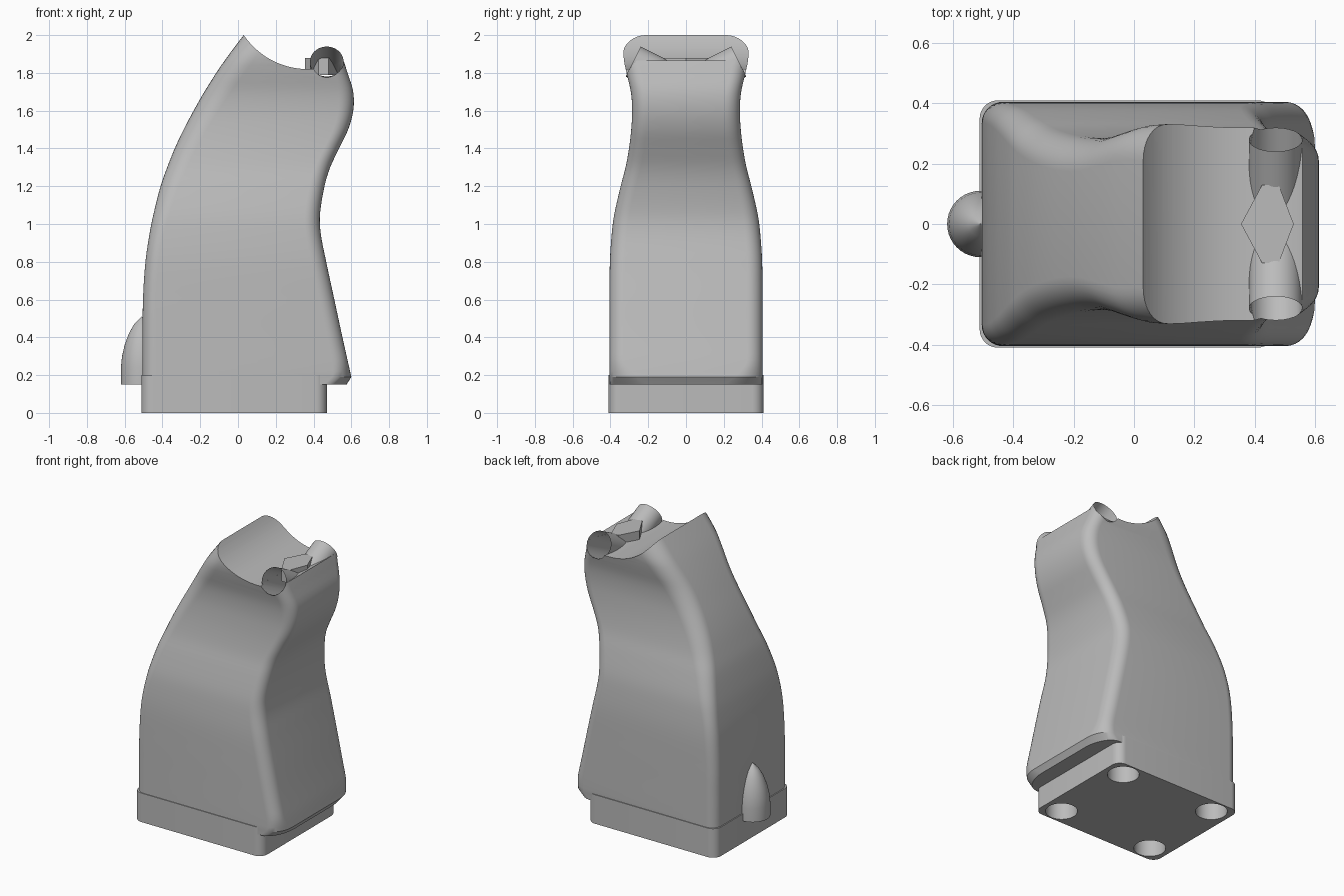
import bpy, bmesh, math
from mathutils import Matrix, Vector

if "Cube" in bpy.data.objects:
    bpy.data.objects.remove(bpy.data.objects["Cube"])

grey = bpy.data.materials.new("plain_grey")
grey.use_nodes = True
colour = (0.5, 0.5, 0.5, 1)
grey.diffuse_color = colour
grey.node_tree.nodes["Principled BSDF"].inputs["Base Color"].default_value = colour


def finish(name, bm):
    bmesh.ops.recalc_face_normals(bm, faces=bm.faces)
    mesh = bpy.data.meshes.new(name)
    bm.to_mesh(mesh)
    bm.free()
    mesh.materials.append(grey)
    obj = bpy.data.objects.new(name, mesh)
    bpy.context.collection.objects.link(obj)
    return obj


def loft(name, rings, caps=True):
    """Skin a list of equally long point rings."""
    bm = bmesh.new()
    loops = [[bm.verts.new(p) for p in ring] for ring in rings]
    n = len(loops[0])
    for low, high in zip(loops, loops[1:]):
        for i in range(n):
            j = (i + 1) % n
            bm.faces.new((low[i], low[j], high[j], high[i]))
    if caps:
        bm.faces.new(loops[0][::-1])
        bm.faces.new(loops[-1])
    return finish(name, bm)


def rounded_ring(z, back, front, half, back_r, front_r, steps=8):
    """Rounded rectangle with elliptical corners, counter-clockwise."""
    points = []
    for k, (sx, sy) in enumerate(((1, 1), (-1, 1), (-1, -1), (1, -1))):
        rx, ry = front_r if sx > 0 else back_r
        cx = front - rx if sx > 0 else back + rx
        cy = sy * (half - ry)
        for i in range(steps + 1):
            a = math.pi / 2 * (k + i / steps)
            points.append((cx + rx * math.cos(a), cy + ry * math.sin(a), z))
    return points


def tube(name, start, end, radius, caps=True, sides=40):
    """Cylinder between two points."""
    start, end = Vector(start), Vector(end)
    turn = (end - start).to_track_quat('Z', 'Y').to_matrix()
    circle = [turn @ Vector((radius * math.cos(t), radius * math.sin(t), 0))
              for t in (math.tau * i / sides for i in range(sides))]
    return loft(name, [[start + c for c in circle], [end + c for c in circle]], caps)


def carve(obj, cutters):
    """Subtract the cutters, bake the result and drop the helpers."""
    for cutter in cutters:
        cutter.hide_render = True
        mod = obj.modifiers.new("cut", 'BOOLEAN')
        mod.operation, mod.solver, mod.object = 'DIFFERENCE', 'EXACT', cutter
    bpy.context.view_layer.update()
    graph = bpy.context.evaluated_depsgraph_get()
    baked = bpy.data.meshes.new_from_object(obj.evaluated_get(graph))
    obj.modifiers.clear()
    obj.data = baked
    for cutter in cutters:
        bpy.data.objects.remove(cutter)


# Silhouette stations: height, back x, front x, half width
STATIONS = [
    (.19, -.505, .6, .405), (.4, -.505, .553, .405), (.6, -.503, .51, .405),
    (.8, -.49, .467, .403), (.95, -.468, .438, .393), (1.05, -.448, .434, .38),
    (1.2, -.41, .458, .346), (1.3, -.375, .488, .32), (1.4, -.335, .535, .302),
    (1.5, -.288, .583, .29), (1.6, -.235, .61, .285), (1.7, -.178, .61, .292),
    (1.8, -.115, .58, .315), (1.88, -.06, .553, .33), (2, .03, .5, .33),
    (2.1, .11, .44, .33)]


def station(z):
    """Cubic interpolation through the stations."""
    last = len(STATIONS) - 1
    i = max(k for k in range(last) if STATIONS[k][0] <= z + 1e-6)
    p, q = STATIONS[i], STATIONS[i + 1]
    before, after = STATIONS[max(i - 1, 0)], STATIONS[min(i + 2, last)]
    h = q[0] - p[0]
    t = (z - p[0]) / h
    out = []
    for c in (1, 2, 3):
        m0 = (q[c] - before[c]) / (q[0] - before[0]) * h
        m1 = (after[c] - p[c]) / (after[0] - p[0]) * h
        out.append((2*t**3 - 3*t*t + 1) * p[c] + (t**3 - 2*t*t + t) * m0
                   + (3*t*t - 2*t**3) * q[c] + (t**3 - t*t) * m1)
    return out


def body_ring(z, shape):
    low = max(0, 1 - (z - .15) / .15) ** 2
    high = max(0, min(1, (z - .9) / .9))
    return rounded_ring(z, *shape, (.07 + .08 * high, .07 + .05 * high),
                        (.08 + .04 * low, .08 + .12 * low))


# Main body, with a chamfered overhang under its front
rings = [body_ring(.15, (-.505, .575, .405))]
rings += [body_ring(z, station(z)) for z in (.19 + .03 * i for i in range(63))]
body = loft("body", rings)

# Scooped top and the two slanted channels
AXIS_X, RADIUS = .47, .088
cutters = [tube("scoop_cutter", (.37, -1, 2.23), (.37, 1, 2.23), .41, sides=128)]
wide = bmesh.new()
bmesh.ops.create_cube(wide, size=1, matrix=Matrix.Translation((.5, 0, 2.41))
                      @ Matrix.Diagonal((.93, 2, .8, 1)))
cutters.append(finish("top_cutter", wide))
for side in (-1, 1):
    cutters.append(tube("channel_cutter", (AXIS_X, 0, 1.72),
                        (AXIS_X, side * .42, 1.93), RADIUS))
carve(body, cutters)

# Thin open sleeves around the channels
parts = [body]
for side, label in ((1, "left"), (-1, "right")):
    parts.append(tube(label + "_sleeve", (AXIS_X, 0, 1.72),
                      (AXIS_X, side * .28, 1.86), RADIUS + .0005, caps=False))

# Faceted piece between the sleeves
outline = [(.355, 0), (.425, -.13), (.48, -.13), (.53, 0), (.48, .13), (.425, .13)]
parts.append(loft("centre_facet", [[(x, y, z) for x, y in outline] for z in (1.79, 1.88)]))

# Base block with four round sockets underneath
base = loft("base", [rounded_ring(z, -.512, .47, .41, (.06, .06), (.06, .06))
                     for z in (0, .2)])
carve(base, [tube("socket_cutter", (-.02 + sx * .36, sy * .3, -.1),
                  (-.02 + sx * .36, sy * .3, .13), .1)
             for sx in (-1, 1) for sy in (-1, 1)])
parts.append(base)

# Pointed round knob on the back
profile = [(.11, .15), (.11, .24), (.104, .3), (.09, .36), (.068, .42),
           (.04, .47), (.001, .51)]
parts.append(loft("back_knob", [
    [(-.51 + r * math.cos(math.tau * i / 40), r * math.sin(math.tau * i / 40), z)
     for i in range(40)] for r, z in profile]))

# Smooth shading with crisp edges
for obj in parts:
    bpy.ops.object.select_all(action='DESELECT')
    obj.select_set(True)
    bpy.context.view_layer.objects.active = obj
    bpy.ops.object.shade_smooth_by_angle(angle=math.radians(30))
